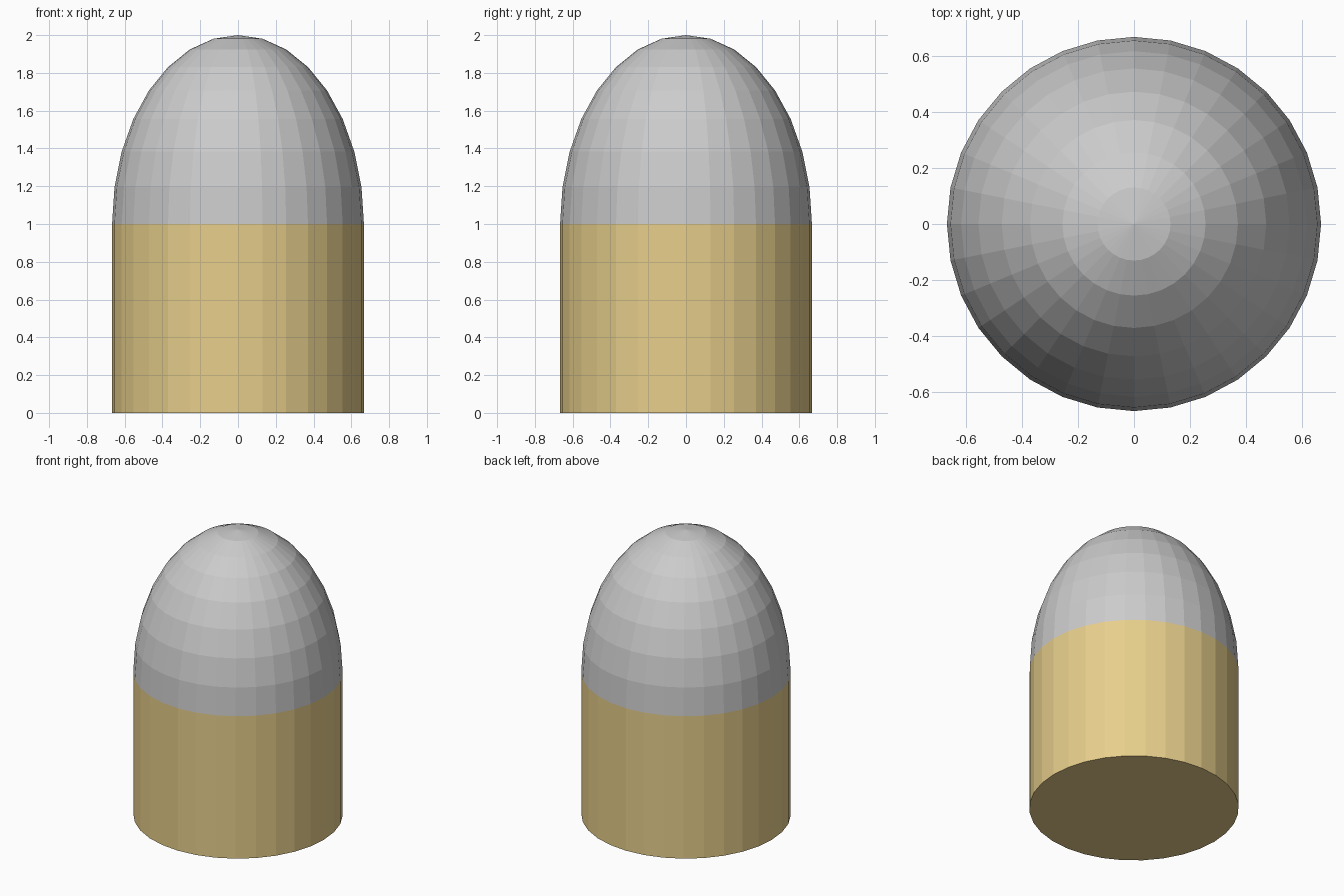
import bpy
import bmesh
from math import sin, cos, pi

if "Cube" in bpy.data.objects:
    bpy.data.objects.remove(bpy.data.objects["Cube"])

SEGMENTS = 32
RADIUS = 2 / 3
CASE_TOP = 1.0
DOME_RINGS = 8


def make_object(name, bm):
    bmesh.ops.recalc_face_normals(bm, faces=bm.faces[:])
    mesh = bpy.data.meshes.new(name)
    bm.to_mesh(mesh)
    bm.free()
    obj = bpy.data.objects.new(name, mesh)
    bpy.context.collection.objects.link(obj)
    return obj


def lathe(name, profile):
    """Revolve (radius, z) points around z; a zero radius closes to a point."""
    bm = bmesh.new()
    rings = []
    for r, z in profile:
        count = SEGMENTS if r > 1e-6 else 1
        rings.append([bm.verts.new((r * cos(2 * pi * i / SEGMENTS),
                                    r * sin(2 * pi * i / SEGMENTS), z))
                      for i in range(count)])
    for low, high in zip(rings, rings[1:]):
        for i in range(SEGMENTS):
            j = (i + 1) % SEGMENTS
            if len(high) == 1:
                bm.faces.new((low[i], low[j], high[0]))
            else:
                bm.faces.new((low[i], low[j], high[j], high[i]))
    # flat base on the straight-walled part
    if profile[0][1] == 0:
        bm.faces.new(rings[0][::-1])
    return make_object(name, bm)


# Brass cylindrical casing
casing = lathe("casing", [(RADIUS, 0), (RADIUS, CASE_TOP)])
brass = bpy.data.materials.new("brass")
brass.diffuse_color = (0.8, 0.62, 0.26, 1)
brass.use_nodes = True
brass.node_tree.nodes["Principled BSDF"].inputs["Base Color"].default_value = brass.diffuse_color
casing.data.materials.append(brass)

# Grey stretched half-sphere tip
angles = [pi / 2 * k / DOME_RINGS for k in range(DOME_RINGS + 1)]
lathe("dome_tip", [(RADIUS * cos(a), CASE_TOP + sin(a)) for a in angles])
